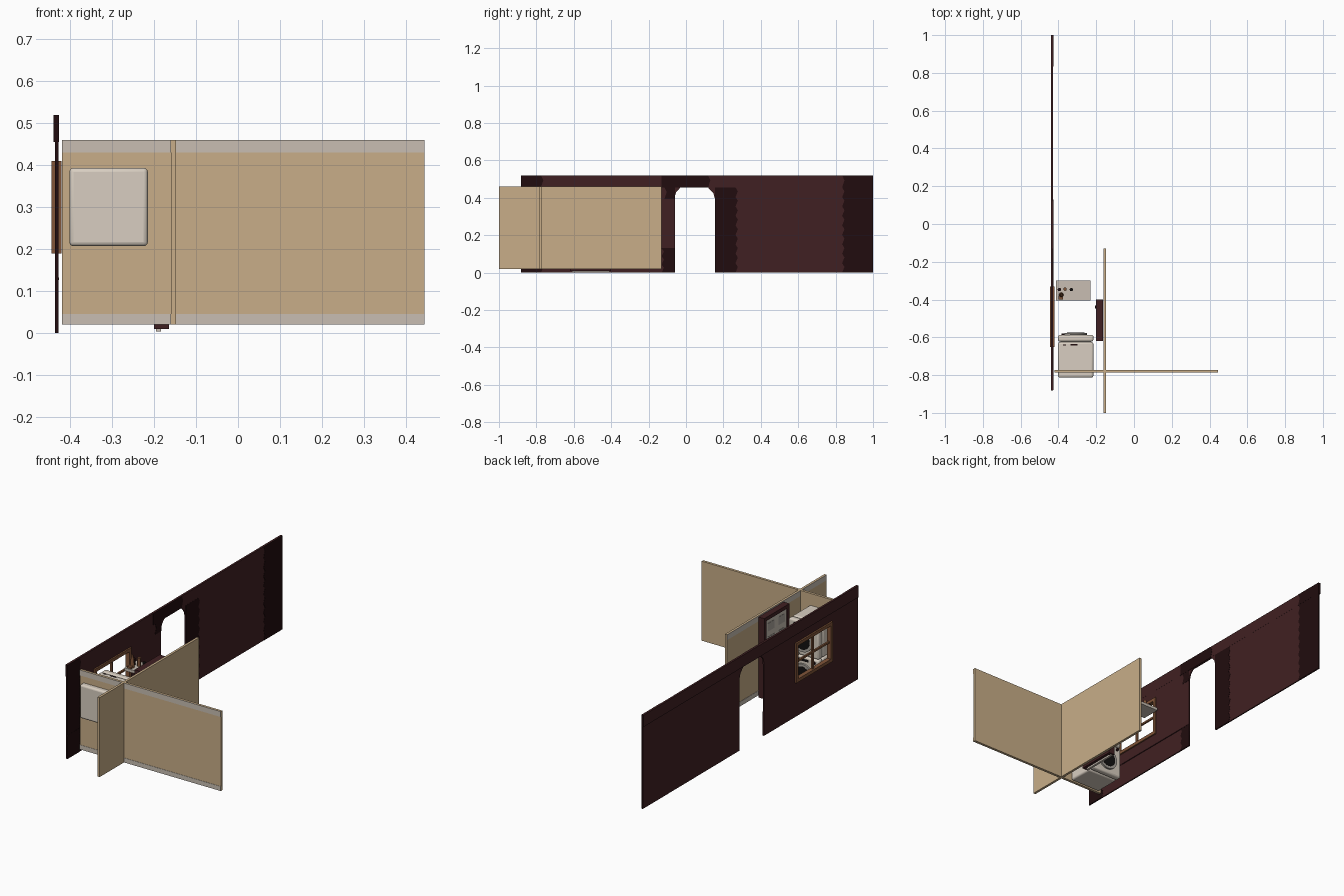
import bpy, bmesh, math
from mathutils import Matrix, Vector

if "Cube" in bpy.data.objects:
    bpy.data.objects.remove(bpy.data.objects["Cube"])


def mat(name, r, g, b):
    m = bpy.data.materials.new(name)
    m.diffuse_color = (r, g, b, 1)
    m.use_nodes = True
    m.node_tree.nodes["Principled BSDF"].inputs["Base Color"].default_value = m.diffuse_color
    return m


MAROON = mat("maroon_wall", .051, .0144, .016)
DARK = mat("dark_maroon", .015, .0037, .0044)
TAN = mat("tan_plaster", .578, .423, .246)
BAND = mat("pale_trim", .578, .515, .445)
WHITE = mat("appliance_cream", .687, .617, .533)
WOOD = mat("window_wood", .22, .09, .04)
BLACK = mat("near_black", .006, .005, .005)
STEEL = mat("grey_panel", .40, .37, .33)


def finish(name, bm, m):
    bmesh.ops.recalc_face_normals(bm, faces=bm.faces)
    me = bpy.data.meshes.new(name)
    bm.to_mesh(me)
    bm.free()
    me.materials.append(m)
    ob = bpy.data.objects.new(name, me)
    bpy.context.collection.objects.link(ob)
    return ob


def add_box(bm, x0, x1, y0, y1, z0, z1):
    c = Vector(((x0 + x1) / 2, (y0 + y1) / 2, (z0 + z1) / 2))
    bmesh.ops.create_cube(bm, size=1, matrix=Matrix.Translation(c) @
                          Matrix.Diagonal((x1 - x0, y1 - y0, z1 - z0, 1)))


def boxes(name, m, *dims):
    bm = bmesh.new()
    for d in dims:
        add_box(bm, *d)
    return finish(name, bm, m)


def add_prism(bm, pts, x0, x1):
    # outline in (y, z), extruded along x
    f = bm.faces.new([bm.verts.new((x0, y, z)) for y, z in pts])
    r = bmesh.ops.extrude_face_region(bm, geom=[f])
    bmesh.ops.translate(bm, vec=(x1 - x0, 0, 0),
                        verts=[v for v in r["geom"] if isinstance(v, bmesh.types.BMVert)])


def cylinder(name, m, loc, r, depth, axis='Z', r2=None, seg=24):
    rot = {'Z': Matrix(), 'Y': Matrix.Rotation(math.pi / 2, 4, 'X'),
           'X': Matrix.Rotation(math.pi / 2, 4, 'Y')}[axis]
    bm = bmesh.new()
    bmesh.ops.create_cone(bm, cap_ends=True, segments=seg, radius1=r,
                          radius2=r if r2 is None else r2, depth=depth,
                          matrix=Matrix.Translation(loc) @ rot)
    return finish(name, bm, m)


def smooth(ob):
    bpy.context.view_layer.objects.active = ob
    ob.select_set(True)
    bpy.ops.object.shade_smooth_by_angle(angle=math.radians(40))
    ob.select_set(False)


# long maroon wall with window hole and door opening
X0, X1, STRIP = -.436, -.429, .455
WY0, WY1, WZ0, WZ1 = -.64, -.34, .20, .40
bm = bmesh.new()
add_box(bm, X0, X1, -.88, WY0, 0, STRIP)
add_box(bm, X0, X1, WY1, -.06, 0, STRIP)
add_box(bm, X0, X1, WY0, WY1, 0, WZ0)
add_box(bm, X0, X1, WY0, WY1, WZ1, STRIP)
add_box(bm, X0, X1, .155, 1, 0, STRIP)
add_prism(bm, [(-.06, STRIP), (-.06, .405), (-.053, .43), (-.03, STRIP)], X0, X1)
add_prism(bm, [(.155, STRIP), (.155, .395), (.146, .425), (.118, STRIP)], X0, X1)
finish("long_wall", bm, MAROON)
boxes("top_strip", MAROON, (-.44, -.4285, -.88, 1, STRIP, .52))


# dark scalloped patches on the inner face
def patch(bm, y_flat, y_wavy, z0, z1, x=X1):
    n = max(1, round((z1 - z0) / .05))
    h = (z1 - z0) / n
    pts = [(y_flat, z1), (y_flat, z0)]
    for i in range(n):
        pts += [(y_wavy, z0 + i * h), (y_wavy + .012, z0 + (i + .6) * h)]
    pts.append((y_wavy, z1))
    add_prism(bm, pts, x - .001, x + .0012)


bm = bmesh.new()
patch(bm, 1, .835, 0, STRIP)
patch(bm, .155, .265, 0, STRIP)
patch(bm, -.88, -.775, 0, STRIP)
patch(bm, -.06, -.13, 0, .13)
patch(bm, -.06, -.115, .395, STRIP)
patch(bm, 1, .835, STRIP, .52, -.4285)
patch(bm, -.88, -.775, STRIP, .52, -.4285)
patch(bm, -.13, .118, STRIP, .52, -.4285)
finish("dark_wall_patches", bm, DARK)
boxes("wall_end_caps", DARK, (X0, X1, -.881, -.88, 0, STRIP), (-.44, -.4285, -.881, -.88, STRIP, .52),
      (X0, X1, 1, 1.001, 0, STRIP), (-.44, -.4285, 1, 1.001, STRIP, .52),
      (X1, X1 + .002, -.88, -.06, .126, .132))

# wooden window frame with cross bars
fx0, fx1 = -.445, -.421
boxes("window_frame", WOOD,
      (fx0, fx1, -.65, -.33, .19, .208), (fx0, fx1, -.65, -.33, .392, .41),
      (fx0, fx1, -.65, -.632, .208, .392), (fx0, fx1, -.348, -.33, .208, .392),
      (-.437, -.427, -.495, -.485, .208, .392), (-.437, -.427, -.632, -.348, .295, .305))

# crossing tan partitions with pale bands on one side each
Z0, Z1 = .02, .46
boxes("partition_side", TAN, (-.16, -.148, -1, -.13, Z0, Z1))
boxes("partition_cross", TAN, (-.42, .445, -.785, -.772, Z0, Z1))
boxes("partition_bands", BAND,
      (-.42, -.16, -.7865, -.785, .43, Z1), (-.148, .445, -.7865, -.785, .43, Z1),
      (-.42, -.16, -.7865, -.785, Z0, .045), (-.148, .445, -.7865, -.785, Z0, .045),
      (-.1615, -.16, -1, -.13, .43, Z1), (-.1615, -.16, -1, -.13, Z0, .045))

# inner door in its frame
boxes("door_frame", MAROON, (-.20, -.165, -.62, -.60, .01, .456),
      (-.20, -.165, -.42, -.40, .01, .456), (-.20, -.165, -.60, -.42, .436, .456),
      (-.18, -.165, -.60, -.42, .01, .436))
boxes("door_leaf", BAND, (-.196, -.184, -.61, -.41, .004, .44))
panels = [(-.1975, -.196, y, y + .055, z, z + h)
          for y in (-.583, -.492) for z, h in ((.05, .13), (.24, .10), (.37, .045))]
boxes("door_panels", STEEL, *panels)
smooth(cylinder("door_knob", DARK, (-.20, -.44, .22), .008, .014, 'X'))


# stacked washer and dryer
def appliance(name, y0, z0, z1):
    zc = (z0 + z1) / 2 - .008
    for part, a, b in (("body", y0, -.625), ("front", -.622, -.587)):
        ob = boxes(name + "_" + part, WHITE, (-.402, -.215, a, b, z0, z1))
        mod = ob.modifiers.new("round", 'BEVEL')
        mod.width, mod.segments = .01, 3
        smooth(ob)
    boxes(name + "_core", STEEL, (-.39, -.227, -.63, -.615, z0 + .01, z1 - .01))
    smooth(cylinder(name + "_door_ring", STEEL, (-.308, -.583, zc), .06, .012, 'Y', seg=32))
    smooth(cylinder(name + "_door_glass", BLACK, (-.308, -.5775, zc), .046, .004, 'Y', seg=32))
    boxes(name + "_controls", BLACK, (-.34, -.25, -.588, -.585, z1 - .026, z1 - .014))
    smooth(cylinder(name + "_dial", DARK, (-.375, -.584, z1 - .02), .008, .008, 'Y', seg=16))


appliance("washer", -.77, .022, .205)
appliance("dryer", -.813, .207, .394)
boxes("dryer_top_buttons", DARK, (-.335, -.30, -.642, -.636, .393, .396),
      (-.375, -.36, -.642, -.638, .393, .396))

# shelf under the window with small things on it
boxes("shelf", BAND, (-.412, -.23, -.405, -.30, .312, .328))
smooth(cylinder("wood_bottle", WOOD, (-.385, -.375, .355), .012, .055, r2=.007, seg=16))
smooth(cylinder("bottle_neck", WOOD, (-.385, -.375, .388), .005, .014, seg=12))
boxes("wood_block", WOOD, (-.40, -.375, -.40, -.382, .328, .338))
for i, (x, y, h) in enumerate(((-.332, -.347, .03), (-.365, -.345, .045), (-.395, -.347, .035))):
    smooth(cylinder("small_jar_%d" % i, (BLACK, WOOD, DARK)[i], (x, y, .328 + h / 2), .009, h, seg=14))
